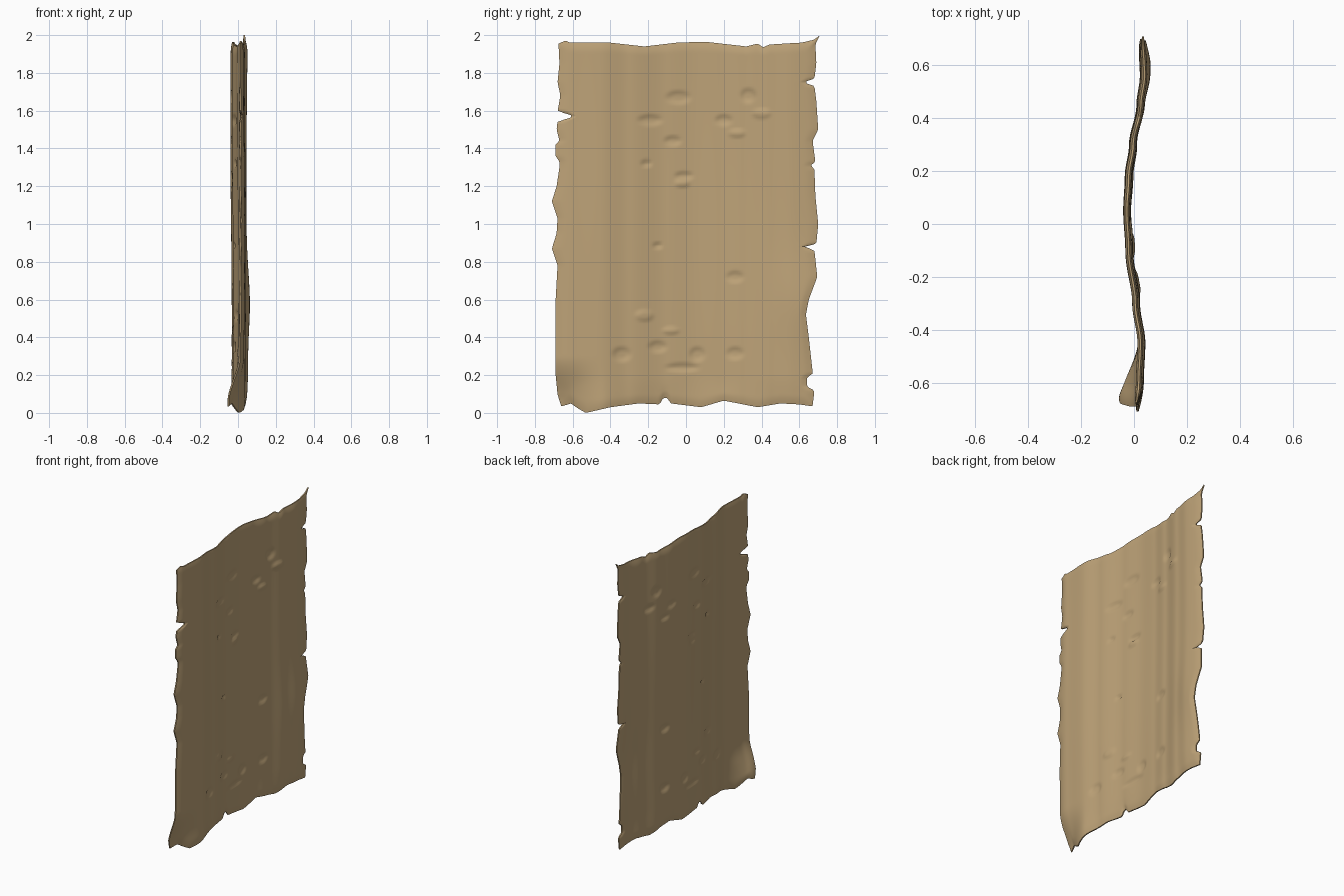
import bpy, bmesh, math

# ragged outline: (position along the edge, edge coordinate)
LEFT = [(.04,-.66),(.1,-.68),(.2,-.69),(.6,-.69),(.78,-.68),(.87,-.71),(.95,-.685),(1.03,-.68),(1.12,-.71),
        (1.2,-.685),(1.3,-.67),(1.33,-.67),(1.36,-.69),(1.42,-.69),(1.44,-.67),(1.5,-.685),(1.545,-.68),(1.56,-.61),
        (1.58,-.61),(1.595,-.68),(1.68,-.665),(1.75,-.68),(1.85,-.67),(1.96,-.675)]
RIGHT = [(.04,.67),(.12,.68),(.14,.64),(.19,.64),(.205,.67),(.22,.67),(.4,.65),(.52,.635),(.6,.65),(.72,.695),(.86,.68),
         (.88,.63),(.895,.69),(1.0,.70),(1.15,.685),(1.29,.68),(1.31,.66),(1.33,.685),(1.44,.67),(1.5,.70),(1.65,.69),
         (1.73,.68),(1.75,.62),(1.77,.68),(1.85,.69),(1.92,.685),(1.96,.71)]
TOP = [(-.68,1.955),(-.64,1.972),(-.62,1.96),(-.4,1.96),(-.22,1.94),(-.05,1.96),(.1,1.965),(.32,1.94),(.38,1.955),
       (.41,1.935),(.44,1.95),(.6,1.96),(.65,1.975),(.68,2.0)]
BOTTOM = [(-.68,.035),(-.62,.05),(-.53,0),(-.4,.03),(-.25,.05),(-.14,.045),(-.12,.08),(-.1,.08),(-.08,.05),
          (.08,.03),(.2,.065),(.38,.03),(.5,.05),(.6,.045),(.68,.035)]
# bend of the sheet seen from above: (y, x)
WAVE = [(-.71,.01),(-.6,.022),(-.45,.028),(-.3,.008),(-.1,-.018),(.05,-.026),(.18,-.02),(.3,-.004),
        (.45,.024),(.56,.037),(.71,.03)]
# worn spots: y, z, half width, half height
PITS = [(-.04,1.67,.08,.04),(-.19,1.55,.08,.032),(.2,1.55,.055,.032),(.33,1.68,.05,.045),(-.07,1.44,.055,.03),
        (-.21,1.32,.035,.022),(-.01,1.255,.06,.025),(.26,.72,.055,.035),(-.34,.31,.06,.045),(-.15,.35,.06,.035),
        (.06,.31,.05,.045),(.26,.315,.055,.038),(-.02,.24,.11,.025),(-.15,.885,.03,.02)]
BUMPS = [(.4,1.585,.06,.03),(.27,1.48,.055,.025),(-.22,.515,.06,.035),(-.08,.435,.055,.02),(-.02,1.215,.05,.025)]
NY, NZ, Y0, Z0, Z1 = 120, 160, .68, .04, 1.96
THICK = .011

def smooth(t):
    t = max(0, min(1, t))
    return t * t * (3 - 2 * t)

def sample(table, t, ease=False):
    if t <= table[0][0]:
        return table[0][1]
    for (a, p), (b, q) in zip(table, table[1:]):
        if t <= b:
            f = (t - a) / (b - a)
            return p + (q - p) * (smooth(f) if ease else f)
    return table[-1][1]

def spot(s, y, z):
    r = math.hypot((y - s[0]) / s[2], (z - s[1]) / s[3])
    return smooth((1 - r) / .6)

def point(i, j, side):
    y, z = -Y0 + 2 * Y0 * i / NY, Z0 + (Z1 - Z0) * j / NZ
    fade = lambda d: 1 - smooth(d / .13)
    yy = y + (sample(LEFT, z) + Y0) * fade(y + Y0) + (sample(RIGHT, z) - Y0) * fade(Y0 - y)
    zz = z + (sample(BOTTOM, y) - Z0) * fade(z - Z0) + (sample(TOP, y) - Z1) * fade(Z1 - z)
    # sheet bend, warped side and curled corner
    x = sample(WAVE, yy, True) + .004 * math.sin(3 * z + 2 * y)
    x += .016 * smooth((y - .35) / .3) * math.exp(-((z - .6) / .22) ** 2)
    x -= .065 * smooth((-.42 - y) / .26) * smooth((.3 - z) / .26)
    x += .012 * smooth((.2 - z) / .2) * math.sin(9 * y) * .6
    # thin rounded rim and worn spots
    rim = min(y + Y0, Y0 - y, z - Z0, Z1 - z)
    t = THICK * (.35 + .65 * math.sqrt(smooth(rim / .05)))
    t -= .008 * max(spot(s, yy, zz) for s in PITS)
    x += .007 * max(spot(s, yy, zz) for s in BUMPS)
    return (x + side * t, yy, zz)

# parchment sheet: two skins joined around the rim
bm = bmesh.new()
skins = []
for side in (1, -1):
    g = [[bm.verts.new(point(i, j, side)) for j in range(NZ + 1)] for i in range(NY + 1)]
    skins.append(g)
    for i in range(NY):
        for j in range(NZ):
            q = [g[i][j], g[i + 1][j], g[i + 1][j + 1], g[i][j + 1]]
            bm.faces.new(q if side == 1 else q[::-1])
loop = ([(i, 0) for i in range(NY)] + [(NY, j) for j in range(NZ)]
        + [(i, NZ) for i in range(NY, 0, -1)] + [(0, j) for j in range(NZ, 0, -1)])
for k, (a, b) in enumerate(loop):
    c, d = loop[(k + 1) % len(loop)]
    bm.faces.new([skins[0][c][d], skins[0][a][b], skins[1][a][b], skins[1][c][d]])
me = bpy.data.meshes.new("parchment_sheet")
bm.to_mesh(me)
bm.free()

mat = bpy.data.materials.new("parchment tan")
mat.diffuse_color = (.515, .366, .188, 1)
me.materials.append(mat)
ob = bpy.data.objects.new("parchment_sheet", me)
bpy.context.collection.objects.link(ob)
bpy.context.view_layer.objects.active = ob
ob.select_set(True)
bpy.ops.object.shade_smooth_by_angle(angle=math.radians(50))
